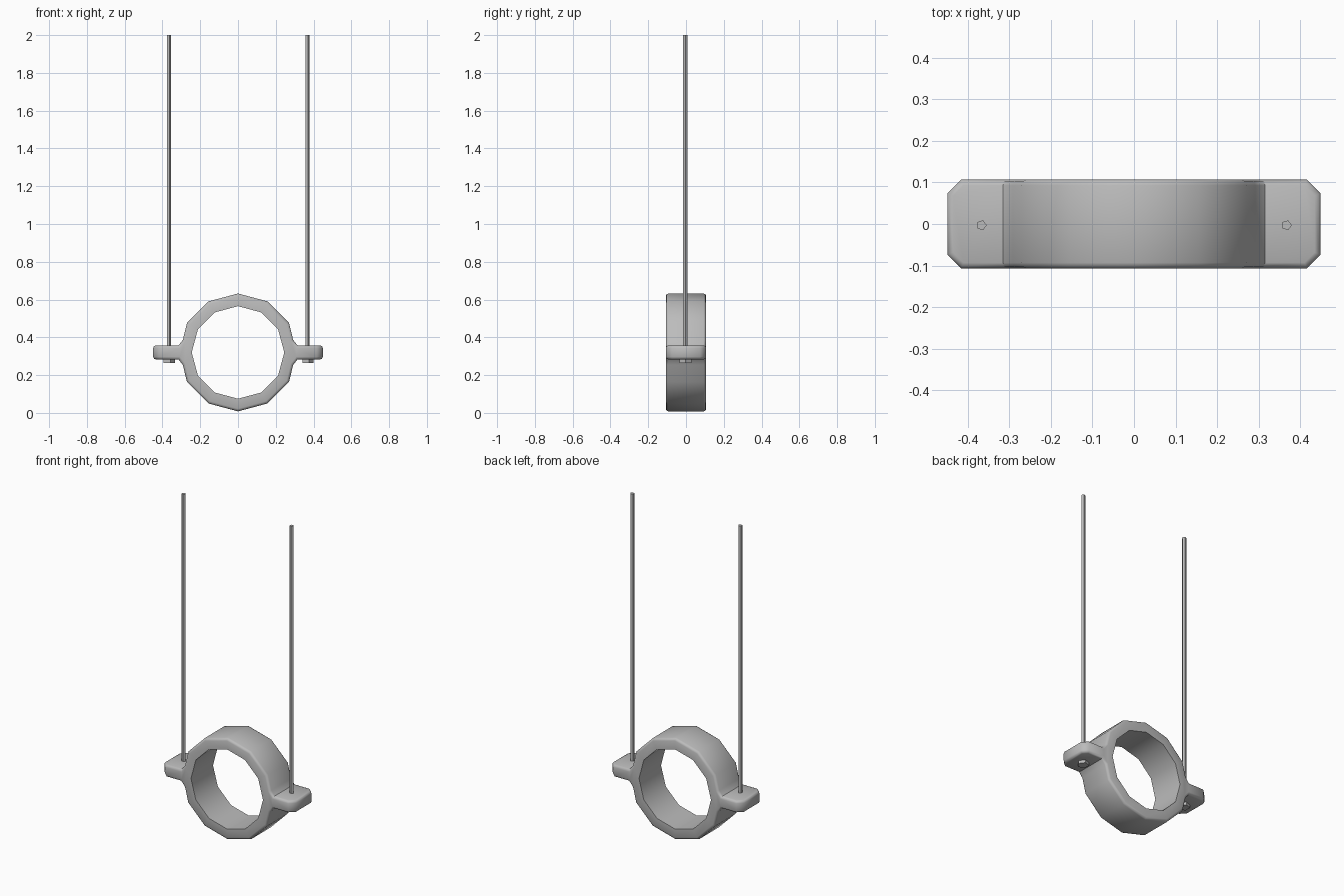
import bpy, bmesh, math
from mathutils import Vector, Matrix

cube = bpy.data.objects.get("Cube")
if cube:
    bpy.data.objects.remove(cube, do_unlink=True)

steel = bpy.data.materials.new("grey_steel")
steel.use_nodes = True
grey = (0.5, 0.5, 0.5, 1)
steel.diffuse_color = grey
steel.node_tree.nodes["Principled BSDF"].inputs["Base Color"].default_value = grey

CENTER_Z = 0.32
OUTER, INNER, HALF_DEPTH = 0.312, 0.245, 0.107
ROD_X, ROD_Y = 0.367, -0.003


def finish(bm, name):
    bmesh.ops.recalc_face_normals(bm, faces=bm.faces)
    mesh = bpy.data.meshes.new(name)
    bm.to_mesh(mesh)
    bm.free()
    mesh.materials.append(steel)
    obj = bpy.data.objects.new(name, mesh)
    bpy.context.collection.objects.link(obj)
    bpy.ops.object.select_all(action='DESELECT')
    obj.select_set(True)
    bpy.context.view_layer.objects.active = obj
    bpy.ops.object.shade_smooth_by_angle(angle=math.radians(46))
    return obj


# Clamp ring with two tabs: front outline of quads, extruded through the depth
bm = bmesh.new()


def point(x, z):
    return bm.verts.new((x, -HALF_DEPTH, z + CENTER_Z))


def circle(radius, i):
    a = i * math.tau / 12
    return point(radius * math.cos(a), radius * math.sin(a))


inner = [circle(INNER, i) for i in range(12)]
outer = {i: circle(OUTER, i) for i in range(12) if i % 6}
for i in (1, 2, 3, 4, 7, 8, 9, 10):
    bm.faces.new((inner[i], outer[i], outer[i + 1], inner[i + 1]))
for s, mid, up, low in ((1, 0, 1, 11), (-1, 6, 5, 7)):
    neck = [point(s * 0.292, z) for z in (0.066, -0.066)]
    root = [point(s * 0.315, z) for z in (0.037, -0.037)]
    tip = [point(s * 0.449, z) for z in (0.037, -0.037)]
    bm.faces.new((inner[mid], inner[up], outer[up], neck[0]))
    bm.faces.new((inner[mid], neck[1], outer[low], inner[low]))
    bm.faces.new((inner[mid], neck[0], neck[1]))
    bm.faces.new((neck[0], root[0], root[1], neck[1]))
    bm.faces.new((root[0], tip[0], tip[1], root[1]))
bmesh.ops.recalc_face_normals(bm, faces=bm.faces)
ext = bmesh.ops.extrude_face_region(bm, geom=bm.faces[:], use_keep_orig=True)
moved = [g for g in ext["geom"] if isinstance(g, bmesh.types.BMVert)]
bmesh.ops.translate(bm, verts=moved, vec=(0, 2 * HALF_DEPTH, 0))
bmesh.ops.recalc_face_normals(bm, faces=bm.faces)

# Chamfer the tab corners, then round every outer edge
corners = [e for e in bm.edges if all(abs(v.co.x) > 0.44 for v in e.verts)
           and abs(e.verts[0].co.y - e.verts[1].co.y) < 0.001]
bmesh.ops.bevel(bm, geom=corners, offset=0.033, segments=1, affect='EDGES')


def radius(v):
    return math.hypot(v.co.x, v.co.z - CENTER_Z)


bm.normal_update()
rim = [e for e in bm.edges if len(e.link_faces) == 2
       and e.calc_face_angle_signed() > math.radians(50)
       and all(radius(v) > INNER + 0.02 for v in e.verts)]
bmesh.ops.bevel(bm, geom=rim, offset=0.014, segments=2, profile=0.5,
                affect='EDGES', clamp_overlap=True)
finish(bm, "clamp_ring")


# Hanging rods and the small heads under the tabs
def pentagon_bar(name, x, radius, bottom, top):
    bm = bmesh.new()
    place = Matrix.Translation(Vector((x, ROD_Y, (bottom + top) / 2)))
    bmesh.ops.create_cone(bm, cap_ends=True, segments=5, radius1=radius,
                          radius2=radius, depth=top - bottom,
                          matrix=place @ Matrix.Rotation(-math.pi / 2, 4, 'Z'))
    finish(bm, name)


for side, x in (("left", ROD_X), ("right", -ROD_X)):
    pentagon_bar(side + "_rod", x, 0.0125, 0.28, 2.0)
    pentagon_bar(side + "_rod_head", x, 0.033, 0.265, 0.30)
